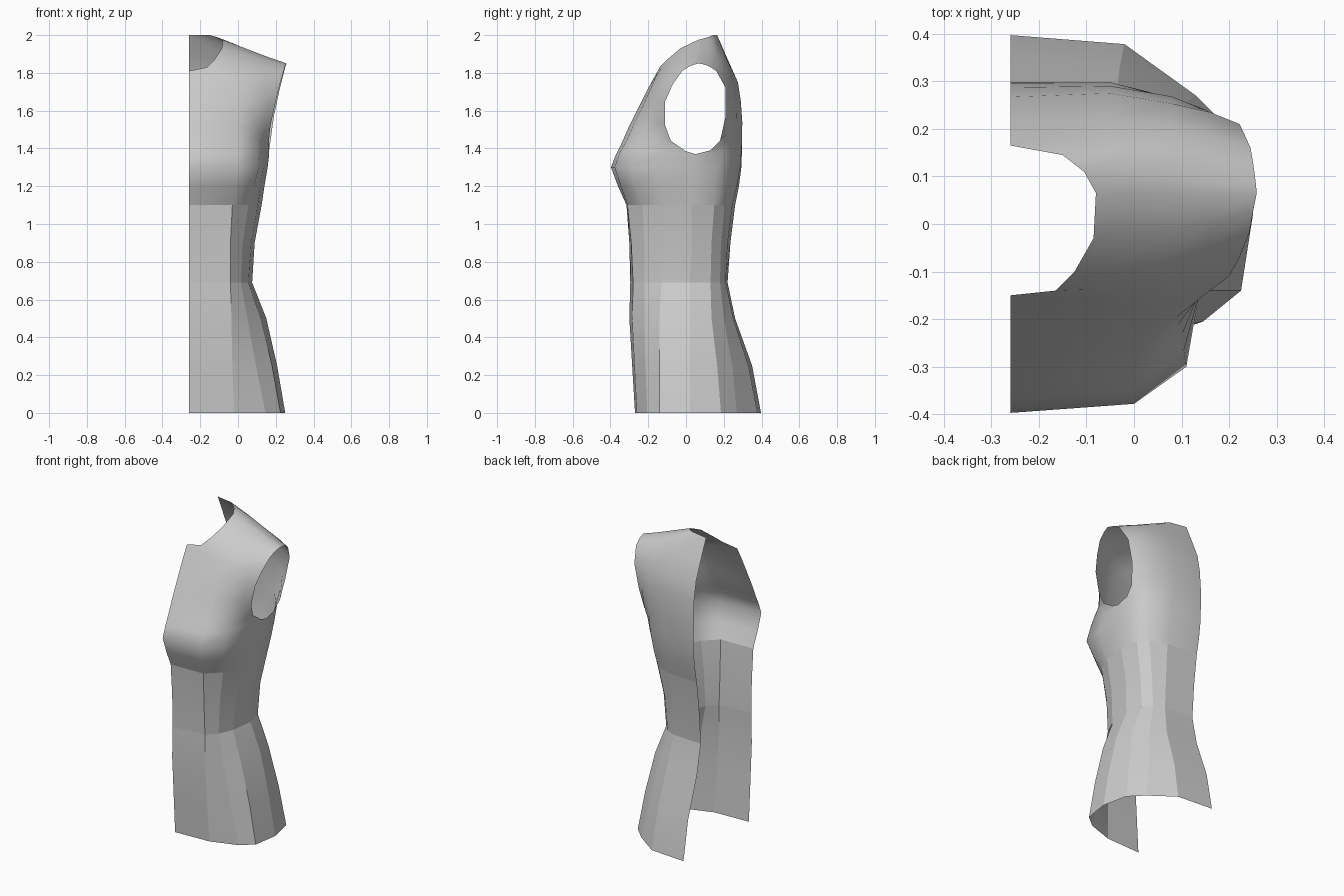
import bpy, bmesh

# Body sections: z, then (x, y) from centre front to side seam
FRONT_BODY = [
    (0.00, (-.26, -.27), (-.02, -.26), (.145, -.205), (.225, -.14), (.25, .02)),
    (0.25, (-.26, -.285), (-.03, -.273), (.095, -.215), (.18, -.14), (.207, .02)),
    (0.50, (-.26, -.30), (-.035, -.285), (.05, -.22), (.12, -.14), (.15, .02)),
    (0.69, (-.26, -.295), (-.04, -.28), (.015, -.22), (.055, -.13), (.075, .02)),
    (0.90, (-.26, -.30), (-.04, -.29), (.025, -.22), (.07, -.12), (.088, .03)),
    (1.10, (-.26, -.315), (-.03, -.31), (.055, -.23), (.105, -.12), (.125, .03)),
    (1.20, (-.26, -.36), (-.01, -.345), (.085, -.27), (.12, -.14), (.14, .03)),
    (1.30, (-.26, -.397), (0, -.378), (.11, -.30), (.135, -.15), (.157, .03)),
]
# Matching back half: after the side seam to centre back
BACK_BODY = [
    ((.215, .185), (.13, .27), (-.02, .378), (-.26, .397)),
    ((.175, .165), (.09, .245), (-.03, .33), (-.26, .35)),
    ((.125, .135), (.05, .20), (-.04, .25), (-.26, .26)),
    ((.05, .13), (.005, .18), (-.06, .21), (-.26, .22)),
    ((.065, .135), (.02, .185), (-.06, .22), (-.26, .235)),
    ((.105, .15), (.055, .205), (-.05, .245), (-.26, .26)),
    ((.127, .155), (.075, .22), (-.05, .27), (-.26, .28)),
    ((.14, .17), (.085, .235), (-.04, .287), (-.26, .293)),
]
# Shoulder seam from neck to tip
SHOULDER = [(-.08, .065, 1.975), (0, .065, 1.945), (.09, .065, 1.91),
            (.17, .065, 1.88), (.258, .065, 1.85)]
# Front yoke rows: centre front / neckline across to the armhole
FRONT_YOKE = [
    ((-.26, -.37, 1.37), (0, -.35, 1.38), (.105, -.265, 1.39), (.145, -.10, 1.38), (.165, .05, 1.37)),
    ((-.26, -.34, 1.43), (0, -.315, 1.44), (.10, -.235, 1.45), (.145, -.12, 1.43), (.163, 0, 1.385)),
    ((-.26, -.30, 1.52), (0, -.28, 1.52), (.09, -.215, 1.50), (.135, -.15, 1.47), (.163, -.08, 1.44)),
    ((-.26, -.26, 1.60), (0, -.24, 1.60), (.09, -.195, 1.57), (.14, -.15, 1.54), (.172, -.11, 1.52)),
    ((-.26, -.20, 1.72), (0, -.19, 1.71), (.10, -.165, 1.68), (.16, -.14, 1.66), (.20, -.11, 1.65)),
    ((-.26, -.15, 1.81), (-.09, -.16, 1.78), (.05, -.147, 1.76), (.14, -.12, 1.75), (.222, -.07, 1.74)),
    ((-.165, -.14, 1.83), (-.07, -.137, 1.815), (.05, -.122, 1.80), (.14, -.095, 1.785), (.232, -.045, 1.775)),
    ((-.125, -.10, 1.87), (-.04, -.092, 1.86), (.06, -.078, 1.84), (.15, -.055, 1.825), (.242, -.02, 1.81)),
    ((-.085, -.03, 1.93), (0, -.02, 1.908), (.08, -.01, 1.885), (.16, .005, 1.86), (.25, .025, 1.838)),
]
# Back yoke rows: armhole across to centre back / back neckline
BACK_YOKE = [
    ((.165, .05, 1.37), (.148, .18, 1.38), (.09, .245, 1.38), (-.05, .293, 1.38), (-.26, .296, 1.38)),
    ((.165, .13, 1.39), (.145, .205, 1.43), (.08, .255, 1.44), (-.05, .297, 1.45), (-.26, .297, 1.45)),
    ((.172, .18, 1.44), (.14, .23, 1.49), (.08, .265, 1.52), (-.05, .298, 1.54), (-.26, .296, 1.54)),
    ((.19, .21, 1.57), (.15, .24, 1.60), (.08, .268, 1.63), (-.05, .29, 1.65), (-.26, .287, 1.65)),
    ((.222, .21, 1.72), (.16, .235, 1.73), (.08, .253, 1.74), (-.05, .275, 1.75), (-.26, .267, 1.76)),
    ((.245, .16, 1.81), (.16, .188, 1.83), (.08, .205, 1.85), (-.05, .218, 1.87), (-.26, .217, 1.88)),
    ((.25, .13, 1.83), (.17, .145, 1.86), (.08, .16, 1.89), (-.05, .17, 1.94), (-.26, .165, 2.0)),
    ((.253, .11, 1.84), (.17, .12, 1.872), (.08, .13, 1.905), (-.03, .14, 1.95), (-.15, .145, 2.0)),
    ((.256, .085, 1.847), (.17, .09, 1.878), (.08, .097, 1.911), (-.01, .10, 1.95), (-.105, .11, 1.987)),
]


def add_grid(bm, rows):
    grid = [[bm.verts.new(co) for co in row] for row in rows]
    for lo, hi in zip(grid, grid[1:]):
        for i in range(len(lo) - 1):
            bm.faces.new((lo[i], lo[i + 1], hi[i + 1], hi[i]))


bm = bmesh.new()

# Lower body wraps from centre front round the side to centre back
body = [[(x, y, front[0]) for x, y in front[1:] + back]
        for front, back in zip(FRONT_BODY, BACK_BODY)]
add_grid(bm, body)

# Front and back yokes, leaving the armhole open between them
add_grid(bm, [body[-1][:5]] + FRONT_YOKE + [SHOULDER])
add_grid(bm, [body[-1][4:]] + BACK_YOKE + [SHOULDER[::-1]])

# Sew the panels together along the underarm and shoulder
bmesh.ops.remove_doubles(bm, verts=bm.verts, dist=0.0005)

# Smooth bust and yoke; crisp panel seams, waistline and underbust line
for f in bm.faces:
    f.smooth = True
for e in bm.edges:
    a, b = (v.co.z for v in e.verts)
    upright = abs(a - b) > 0.01
    e.smooth = not (max(a, b) < 1.11 and (upright or abs(a - 0.69) < 0.01 or a > 1.09))

mesh = bpy.data.meshes.new("half_bodice")
bm.to_mesh(mesh)
bm.free()
bodice = bpy.data.objects.new("half_bodice", mesh)
bpy.context.collection.objects.link(bodice)
